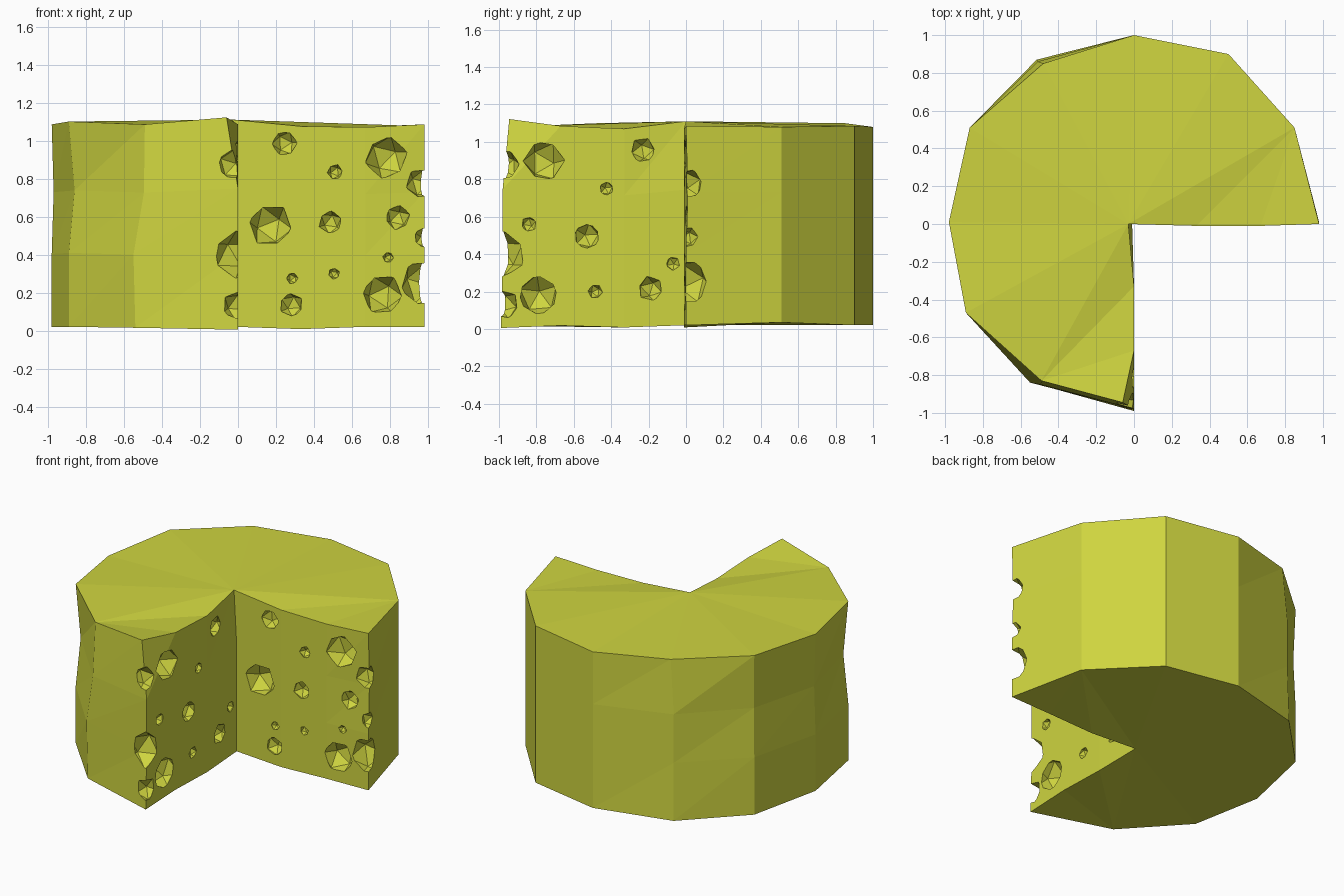
import bpy, bmesh, math, random
from mathutils import Matrix, Euler

if "Cube" in bpy.data.objects:
    bpy.data.objects.remove(bpy.data.objects["Cube"])

random.seed(4)

# Outline of the cut wheel, counter-clockwise: x, y, bottom z, top z
outline = [
    (-0.01, 0.0, 0.02, 1.11), (0.33, -0.01, 0.008, 1.075), (0.67, -0.01, 0.02, 1.07),
    (0.98, 0.0, 0.02, 1.085), (0.85, 0.51, 0.035, 1.08), (0.5, 0.9, 0.02, 1.085),
    (0.0, 1.0, 0.02, 1.08), (-0.51, 0.86, 0.02, 1.10), (-0.87, 0.51, 0.02, 1.10),
    (-0.98, 0.01, 0.02, 1.085), (-0.89, -0.47, 0.02, 1.10), (-0.53, -0.84, 0.015, 1.085),
    (0.0, -0.98, 0.005, 1.122), (0.0, -0.67, 0.018, 1.085), (0.0, -0.33, 0.008, 1.07)]
n = len(outline)
# Hand-carved shifts per ring: (ring, point) -> dx, dy
shift = {(3, 0): (-0.02, 0), (3, 11): (0.04, 0.01), (3, 12): (-0.06, 0.035),
         (3, 10): (0, 0), (0, 11): (-0.01, 0), (2, 11): (0.035, -0.01),
         (1, 11): (-0.02, 0), (2, 10): (0.03, 0.01), (2, 9): (0.01, 0),
         (2, 3): (0, 0.01), (0, 12): (0, -0.01), (0, 7): (-0.005, 0.01),
         (3, 7): (0.03, -0.01), (2, 8): (0.01, -0.01)}

# Wheel body
bm = bmesh.new()
rings = []
for k, t in enumerate((0, 0.36, 0.665, 1)):
    ring = []
    for i, (x, y, z0, z1) in enumerate(outline):
        dx, dy = shift.get((k, i), (0, 0))
        ring.append(bm.verts.new((x + dx, y + dy, z0 + (z1 - z0) * t)))
    rings.append(ring)
for a, b in zip(rings, rings[1:]):
    for i in range(n):
        j = (i + 1) % n
        bm.faces.new((a[i], a[j], b[j]))
        bm.faces.new((a[i], b[j], b[i]))
# Caps: fan from the inner corner, plus fans along the sagging cut edges
tris = [(0, i, i + 1) for i in range(4, 11)]
tris += [(4, i, i + 1) for i in range(0, 3)]
tris += [(11, i, (i + 1) % n) for i in range(12, n)]
for a, b, c in tris:
    bm.faces.new((rings[3][a], rings[3][b], rings[3][c]))
    bm.faces.new((rings[0][c], rings[0][b], rings[0][a]))
bmesh.ops.recalc_face_normals(bm, faces=bm.faces[:])
me = bpy.data.meshes.new("cheese_wheel")
bm.to_mesh(me)
bm.free()
cheese = bpy.data.objects.new("cheese_wheel", me)
bpy.context.collection.objects.link(cheese)

# Hole positions: across position, height, radius
front_holes = [(0.245, 0.985, 0.065), (0.51, 0.835, 0.04), (0.78, 0.91, 0.11),
               (0.17, 0.555, 0.112), (0.485, 0.57, 0.06), (0.84, 0.595, 0.065),
               (0.79, 0.385, 0.028), (0.285, 0.275, 0.03), (0.505, 0.30, 0.03),
               (0.28, 0.135, 0.062), (0.76, 0.19, 0.105)]
side_holes = [(-0.76, 0.90, 0.107), (-0.23, 0.955, 0.067), (-0.425, 0.75, 0.037),
              (-0.84, 0.56, 0.04), (-0.53, 0.495, 0.07), (-0.07, 0.35, 0.038),
              (-0.19, 0.215, 0.066), (-0.485, 0.2, 0.038), (-0.79, 0.18, 0.108)]
edge_holes = [(0.965, 0.01, 0.775, 0.08), (0.98, 0.01, 0.49, 0.055), (0.98, 0.0, 0.25, 0.125),
              (-0.03, -0.97, 0.875, 0.08), (-0.01, -0.98, 0.40, 0.12), (-0.005, -0.97, 0.13, 0.075)]
holes = [(x, -0.005, z, r) for x, z, r in front_holes]
holes += [(0.0, y, z, r) for y, z, r in side_holes] + edge_holes

# Faceted ball cutters
bm = bmesh.new()
for x, y, z, r in holes:
    rot = Euler([random.uniform(0, math.tau) for _ in range(3)]).to_matrix().to_4x4()
    bmesh.ops.create_icosphere(bm, subdivisions=1, radius=r * 1.05,
                               matrix=Matrix.Translation((x, y, z)) @ rot)
cm = bpy.data.meshes.new("hole_cutters")
bm.to_mesh(cm)
bm.free()
cutters = bpy.data.objects.new("hole_cutters", cm)
bpy.context.collection.objects.link(cutters)
cutters.hide_render = True
cutters.hide_set(True)

mod = cheese.modifiers.new("holes", 'BOOLEAN')
mod.operation = 'DIFFERENCE'
mod.solver = 'EXACT'
mod.object = cutters

# Yellow cheese colour on body and hole walls
mat = bpy.data.materials.new("cheese_yellow")
mat.diffuse_color = (0.62, 0.66, 0.05, 1)
mat.use_nodes = True
mat.node_tree.nodes["Principled BSDF"].inputs["Base Color"].default_value = mat.diffuse_color
me.materials.append(mat)
cm.materials.append(mat)
